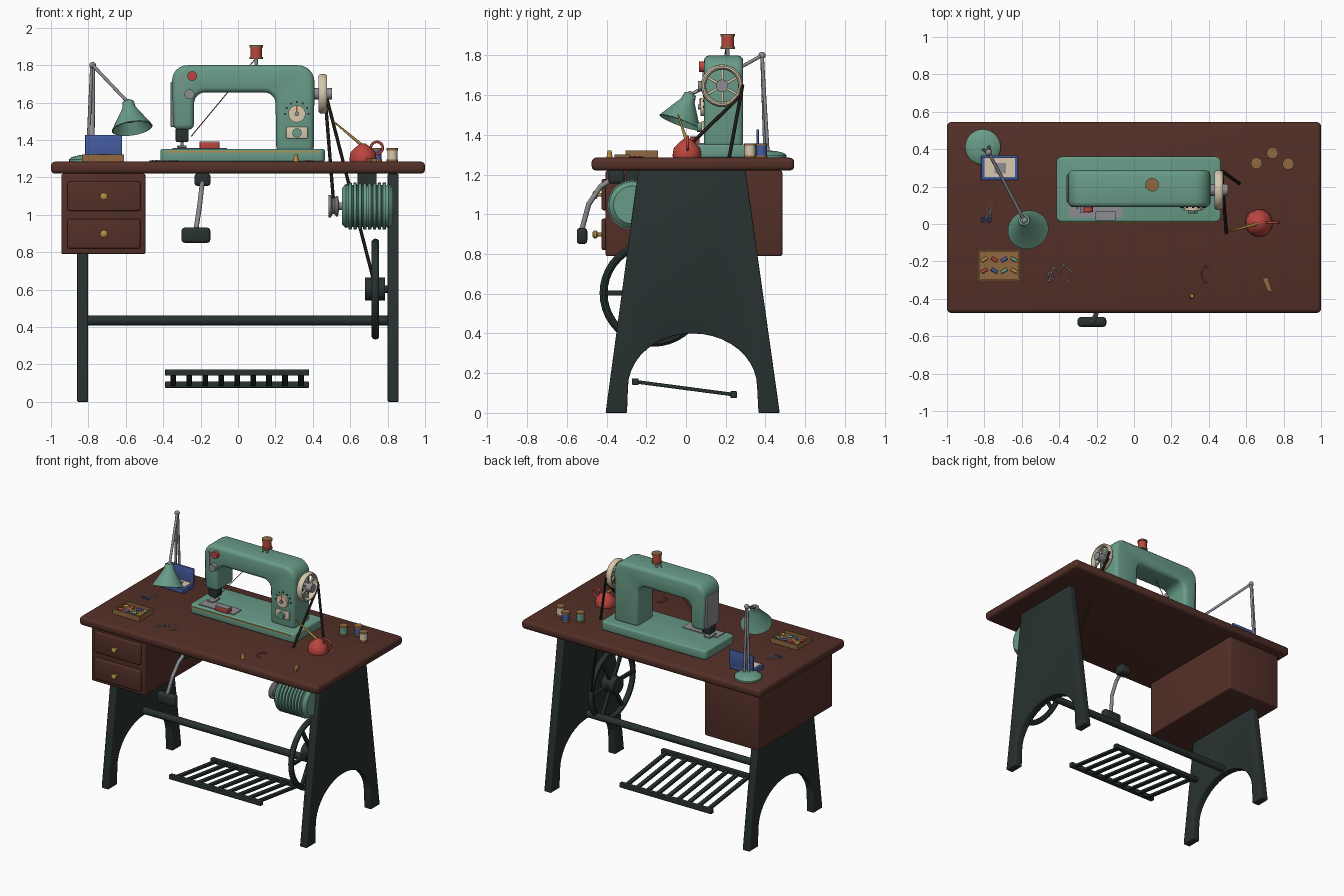
import bpy, bmesh, random
from math import sin, cos, pi
from mathutils import Vector, Matrix

if "Cube" in bpy.data.objects:
    bpy.data.objects.remove(bpy.data.objects["Cube"])


def material(name, *rgb):
    m = bpy.data.materials.new(name)
    m.use_nodes = True
    m.diffuse_color = (*rgb, 1)
    m.node_tree.nodes["Principled BSDF"].inputs["Base Color"].default_value = (*rgb, 1)
    return m


WOOD = material("dark wood", .088, .029, .021)
IRON = material("black iron", .021, .032, .03)
GREEN = material("sage green enamel", .14, .33, .245)
CREAM = material("cream", .68, .58, .42)
STEEL = material("steel", .27, .27, .29)
RED = material("red", .5, .06, .05)
BRASS = material("brass", .48, .27, .06)
BLUE = material("blue", .06, .11, .36)
TAN = material("tan wood", .28, .14, .05)
LEATHER = material("leather", .03, .022, .018)


def finish(name, mat, bm, bevel=0.0, matrix=None):
    """Bevel the hard edges, shade smooth with sharp creases, link."""
    bmesh.ops.recalc_face_normals(bm, faces=bm.faces)
    if bevel:
        hard = [e for e in bm.edges if e.calc_face_angle(0) > .8]
        bmesh.ops.bevel(bm, geom=hard, offset=bevel, segments=3, profile=.5,
                        affect='EDGES', clamp_overlap=True)
    for f in bm.faces:
        f.smooth = True
    for e in bm.edges:
        e.smooth = e.calc_face_angle(0) < .65
    if matrix:
        bm.transform(matrix)
    mesh = bpy.data.meshes.new(name)
    bm.to_mesh(mesh)
    bm.free()
    mesh.materials.append(mat)
    ob = bpy.data.objects.new(name, mesh)
    bpy.context.collection.objects.link(ob)
    return ob


def aim(loc, direction):
    rot = Vector(direction).to_track_quat('Z', 'Y').to_matrix().to_4x4()
    return Matrix.Translation(loc) @ rot


def box(name, mat, x, y, z, bevel=0.0):
    bm = bmesh.new()
    bmesh.ops.create_cube(bm, size=1)
    for v in bm.verts:
        v.co = [(s[0] + s[1]) / 2 + c * (s[1] - s[0]) for c, s in zip(v.co, (x, y, z))]
    return finish(name, mat, bm, bevel)


def bar(name, mat, p, q, w, h):
    d = Vector(q) - Vector(p)
    bm = bmesh.new()
    bmesh.ops.create_cube(bm, size=1)
    bmesh.ops.scale(bm, vec=(w, h, d.length), verts=bm.verts)
    return finish(name, mat, bm, min(w, h) / 6, aim(Vector(p) + d / 2, d))


def lathe(name, mat, profile, loc, direction=(0, 0, 1), closed=False, seg=28):
    bm = bmesh.new()
    vs = [bm.verts.new((r, 0, z)) for r, z in profile]
    for a, b in zip(vs, vs[1:] + vs[:1] if closed else vs[1:]):
        bm.edges.new((a, b))
    bmesh.ops.spin(bm, geom=bm.verts[:] + bm.edges[:], axis=(0, 0, 1), cent=(0, 0, 0),
                   angle=2 * pi, steps=seg, use_merge=True)
    bmesh.ops.remove_doubles(bm, verts=bm.verts, dist=1e-5)
    return finish(name, mat, bm, 0, aim(loc, direction))


def rod(name, mat, p, q, r, r2=None, seg=20):
    d = Vector(q) - Vector(p)
    end = r if r2 is None else r2
    return lathe(name, mat, [(0, 0), (r, 0), (end, d.length), (0, d.length)], p, d, seg=seg)


def ring(name, mat, loc, direction, radius, radial, axial):
    pts = [(radius + radial * cos(i * pi / 5), axial * sin(i * pi / 5)) for i in range(10)]
    return lathe(name, mat, pts, loc, direction, closed=True, seg=40)


def ball(name, mat, loc, r):
    pts = [(r * sin(i * pi / 10), -r * cos(i * pi / 10)) for i in range(11)]
    return lathe(name, mat, pts, loc, seg=20)


def prism(name, mat, pts, axis, lo, hi, bevel=0.0):
    """Extrude a 2D outline along x (points y,z), y (x,z) or z (x,y)."""
    place = {'x': lambda a, b: (lo, a, b), 'y': lambda a, b: (a, lo, b),
             'z': lambda a, b: (a, b, lo)}[axis]
    bm = bmesh.new()
    face = bm.faces.new([bm.verts.new(place(*p)) for p in pts])
    ext = bmesh.ops.extrude_face_region(bm, geom=[face])["geom"]
    shift = Vector([(hi - lo) * (axis == k) for k in 'xyz'])
    bmesh.ops.translate(bm, vec=shift, verts=[g for g in ext if isinstance(g, bmesh.types.BMVert)])
    return finish(name, mat, bm, bevel)


def rounded(corners):
    """Corners are (a, b, radius); round those with a radius by an arc."""
    out = []
    for i, (a, b, r) in enumerate(corners):
        c = Vector((a, b))
        u = (Vector(corners[i - 1][:2]) - c).normalized() * r
        v = (Vector(corners[(i + 1) % len(corners)][:2]) - c).normalized() * r
        steps = [k * pi / 12 for k in range(7)] if r else [0]
        out += [tuple(c + u * (1 - sin(t)) + v * (1 - cos(t))) for t in steps]
    return out


# Table top, legs and stretcher
box("table_top", WOOD, (-1, 1), (-.475, .545), (1.22, 1.285), .022)
arch = [(.033 - .325 * cos(i * pi / 20), .13 + .27 * sin(i * pi / 20)) for i in range(21)]
leg = [(-.405, 0), (-.297, 0)] + arch + [(.365, 0), (.472, 0), (.3, 1.22), (-.24, 1.22)]
for side, x in (("right", -.86), ("left", .8)):
    prism(side + "_leg", IRON, leg, 'x', x, x + .058, .006)
rod("stretcher", IRON, (-.81, .03, .435), (.81, .03, .435), .026)

# Drawer cabinet
box("drawer_cabinet", WOOD, (-.945, -.495), (-.405, .485), (.79, 1.22), .01)
for z in (.82, 1.02):
    box("drawer_front", WOOD, (-.912, -.522), (-.425, -.39), (z, z + .158), .01)
    knob = [(0, 0), (.009, 0), (.009, .02), (.02, .028), (.02, .04), (.012, .047), (0, .049)]
    lathe("drawer_knob", BRASS, knob, (-.717, -.423, z + .078), (0, -1, 0))

# Treadle grate
front, back = Vector((0, -.255, .157)), Vector((0, .24, .092))
for p in (front, back):
    box("treadle_rail", IRON, (-.39, .38), (p.y - .017, p.y + .017), (p.z - .017, p.z + .017), .005)
for i in range(9):
    off = Vector((-.347 + i * .0855, 0, 0))
    bar("treadle_slat", IRON, front + off, back + off, .03, .018)


def spokes(name, mat, center, length, w, start=0.0):
    c = Vector(center)
    for i in range(6):
        t = start + i * pi / 3
        bar(name, mat, c, c + length * Vector((0, cos(t), sin(t))), w, w)


# Drive wheel under the table
hub = (.735, -.165, .603)
ring("drive_wheel_rim", IRON, hub, (1, 0, 0), .25, .02, .021)
spokes("drive_wheel_spoke", IRON, hub, .245, .024)
rod("drive_wheel_hub", IRON, (.68, *hub[1:]), (.785, *hub[1:]), .062)
rod("drive_wheel_axle", IRON, hub, (.82, *hub[1:]), .02)

# Motor with cooling fins and pulley
fins = [(0, 0), (.095, 0), (.118, .022)]
for i in range(8):
    x = .035 + i * .026
    fins += [(.112, x), (.125, x + .002), (.125, x + .018), (.112, x + .02)]
fins += [(.118, .25), (.095, .275), (0, .275)]
lathe("motor", GREEN, fins, (.555, -.27, 1.047), (1, 0, 0), seg=36)
pulley = [(0, 0), (.06, 0), (.06, .012), (.042, .022), (.042, .03), (.055, .04), (.055, .05), (.02, .055), (.02, .08), (0, .08)]
lathe("motor_pulley", STEEL, pulley, (.485, -.27, 1.047), (1, 0, 0))
box("motor_bracket", IRON, (.64, .74), (-.3, -.22), (1.14, 1.225))

# Belts
rod("drive_belt", LEATHER, (.468, .285, 1.65), (.725, .1, .65), .009, seg=8)
rod("motor_belt", LEATHER, (.468, .275, 1.6), (.51, -.25, 1.08), .009, seg=8)

# Knee lever
box("lever_mount", IRON, (-.232, -.148), (-.39, -.31), (1.155, 1.222), .014)
path = [(-.19, -.375, 1.175), (-.195, -.43, 1.14), (-.205, -.49, 1.05), (-.225, -.525, .92)]
for p, q in zip(path, path[1:]):
    rod("lever_rod", STEEL, p, q, .013)
    ball("lever_bend", STEEL, q, .013)
box("lever_pad", IRON, (-.302, -.148), (-.55, -.497), (.85, .932), .018)

# Machine bed
bed = rounded([(-.415, .01, .03), (.465, .01, .03), (.465, .36, .03), (-.415, .36, .03)])
prism("machine_bed", GREEN, bed, 'z', 1.284, 1.352, .012)
box("bed_trim", BRASS, (-.385, .435), (.005, .014), (1.333, 1.34))
box("needle_plate", STEEL, (-.35, -.06), (.035, .13), (1.35, 1.358))
box("bobbin_case", RED, (-.205, -.1), (.02, .068), (1.354, 1.388), .003)
box("bobbin_cover", STEEL, (-.205, -.1), (.02, .068), (1.388, 1.392))

# Machine arm with head and pillar
arm = rounded([(-.345, 1.455, 0), (-.355, 1.8, .085), (.41, 1.8, .09), (.405, 1.335, 0),
               (.205, 1.335, 0), (.2, 1.655, .06), (-.235, 1.655, .06), (-.235, 1.455, 0)])
prism("machine_arm", GREEN, arm, 'y', .09, .288, .028)
box("face_plate", STEEL, (-.36, -.34), (.115, .265), (1.47, 1.71), .004)
box("presser_block", IRON, (-.333, -.265), (.12, .19), (1.39, 1.465), .008)
rod("needle_bar", STEEL, (-.3, .15, 1.358), (-.3, .15, 1.4), .008)
box("presser_foot", STEEL, (-.325, -.275), (.1, .18), (1.358, 1.37), .003)
box("take_up_slot", STEEL, (-.31, -.296), (.083, .092), (1.65, 1.745))
rod("tension_knob", STEEL, (-.26, .1, 1.645), (-.26, .06, 1.645), .027)
rod("red_knob", RED, (-.245, .1, 1.742), (-.245, .065, 1.742), .026)

# Stitch dial and lower selector on the pillar
dial = Vector((.315, .09, 1.54))
rod("stitch_dial", CREAM, dial, dial + Vector((0, -.018, 0)), .046)
rod("dial_center", STEEL, dial, dial + Vector((0, -.03, 0)), .012)
box("dial_pointer", RED, (.311, .319), (.068, .074), (1.545, 1.582))
for i in range(7):
    p = dial + .063 * Vector((cos(i * pi / 6), 0, sin(i * pi / 6)))
    rod("dial_mark", IRON, p, p + Vector((0, -.004, 0)), .006, seg=8)
box("selector_plate", CREAM, (.257, .373), (.078, .095), (1.408, 1.47), .005)
rod("selector_knob", GREEN, (.315, .09, 1.438), (.315, .055, 1.438), .025)

# Hand wheel
wheel = (.453, .182, 1.647)
ring("hand_wheel_rim", CREAM, wheel, (1, 0, 0), .094, .013, .023)
spokes("hand_wheel_spoke", CREAM, wheel, .09, .013, pi / 2)
rod("hand_wheel_hub", STEEL, (.39, *wheel[1:]), (.502, *wheel[1:]), .031)


def spool(x, y, z, mat, h, r):
    for k in (0, h - .012):
        rod("spool_flange", TAN, (x, y, z + k), (x, y, z + k + .012), r)
    rod("spool_thread", mat, (x, y, z + .01), (x, y, z + h - .01), r * .87)


# Thread spools, pin and thread
rod("spool_pin", STEEL, (.097, .21, 1.79), (.097, .21, 1.84), .009)
spool(.097, .21, 1.832, RED, .075, .036)
rod("needle_thread", TAN, (.09, .2, 1.83), (-.25, .15, 1.42), .003, seg=6)
for x, y, mat in ((.655, .325, GREEN), (.74, .38, BLUE), (.825, .322, CREAM)):
    spool(x, y, 1.285, mat, .072, .031)

# Desk lamp
lathe("lamp_base", GREEN, [(0, 0), (.095, 0), (.095, .012), (.08, .024), (.04, .034), (0, .036)], (-.808, .412, 1.285))
elbow, head = Vector((-.777, .383, 1.8)), Vector((-.587, .02, 1.6))
for s in (-.014, .014):
    rod("lamp_post", STEEL, (-.79 + s, .405 + s / 2, 1.31), elbow + Vector((s / 3, 0, 0)), .009, seg=12)
rod("lamp_arm", STEEL, elbow, head, .009, seg=12)
ball("lamp_elbow", STEEL, elbow, .018)
ball("lamp_joint", STEEL, head, .02)
shade = [(0, -.005), (.03, -.005), (.036, .03), (.11, .148), (.105, .15), (.03, .035), (0, .03)]
lathe("lamp_shade", GREEN, shade, head, (.14, -.34, -.92), seg=36)
ball("lamp_bulb", CREAM, head + .085 * Vector((.14, -.34, -.92)), .032)

# Blue tin with open lid
box("tin_base", BLUE, (-.817, -.62), (.235, .365), (1.285, 1.318), .004)
box("tin_lid", BLUE, (-.817, -.62), (.355, .367), (1.315, 1.428), .003)
box("tin_lining", CREAM, (-.8, -.637), (.25, .352), (1.316, 1.321))
box("tin_card", STEEL, (-.745, -.685), (.27, .325), (1.32, 1.326))

# Wooden tray of bobbins
box("tray_floor", TAN, (-.835, -.61), (-.305, -.14), (1.285, 1.3))
for y in (-.305, -.15):
    box("tray_long_side", TAN, (-.835, -.61), (y, y + .01), (1.285, 1.322))
for x in (-.835, -.62):
    box("tray_end", TAN, (x, x + .01), (-.305, -.14), (1.285, 1.322))
for i in range(8):
    c = Vector((-.8 + i % 4 * .053, -.25 + i // 4 * .06, 1.31))
    d = Vector((.016, .009 * (-1) ** i, 0))
    rod("bobbin", (RED, BRASS, GREEN, BLUE)[(i * 3 + i // 4) % 4], c - d, c + d, .009, seg=10)

# Oil can
can = [(0, 0), (.07, 0), (.073, .012), (.066, .05), (.035, .08), (.016, .095), (0, .097)]
lathe("oil_can", RED, can, (.668, .005, 1.285))
rod("oil_can_spout", BRASS, (.665, .003, 1.37), (.51, -.04, 1.5), .009, .004, seg=12)
ring("oil_can_handle", RED, (.742, .008, 1.358), (0, 1, 0), .032, .007, .007)

# Thimble, chalk, thread scraps, snips and scattered pins
rod("thimble", BRASS, (.31, -.385, 1.285), (.31, -.385, 1.322), .015, .01)
prism("chalk", TAN, [(.685, -.29), (.715, -.285), (.74, -.36), (.715, -.36)], 'z', 1.285, 1.3)
curl = [Vector((.39 + .03 * cos(t), -.27 + .045 * sin(t), 1.288)) for t in (1.2, 2, 2.8, 3.6, 4.4, 5.2)]
for p, q in zip(curl, curl[1:]):
    rod("thread_scrap", RED, p, q, .003, seg=6)
for s in (-1, 1):
    rod("snips_blade", STEEL, (-.78 + s * .012, .03, 1.29), (-.755 - s * .008, .105, 1.29), .004, seg=8)
    ring("snips_grip", BLUE, (-.79 + s * .016, .025, 1.29), (0, 0, 1), .012, .004, .004)
random.seed(4)
for i in range(8):
    c = Vector((random.uniform(-.5, -.32), random.uniform(-.32, -.24), 1.289))
    t = random.uniform(0, pi)
    tip = c + .055 * Vector((cos(t), sin(t), 0))
    rod("pin", STEEL, c, tip, .003, seg=6)
    ball("pin_head", (STEEL, CREAM)[i % 2], tip, .005)
